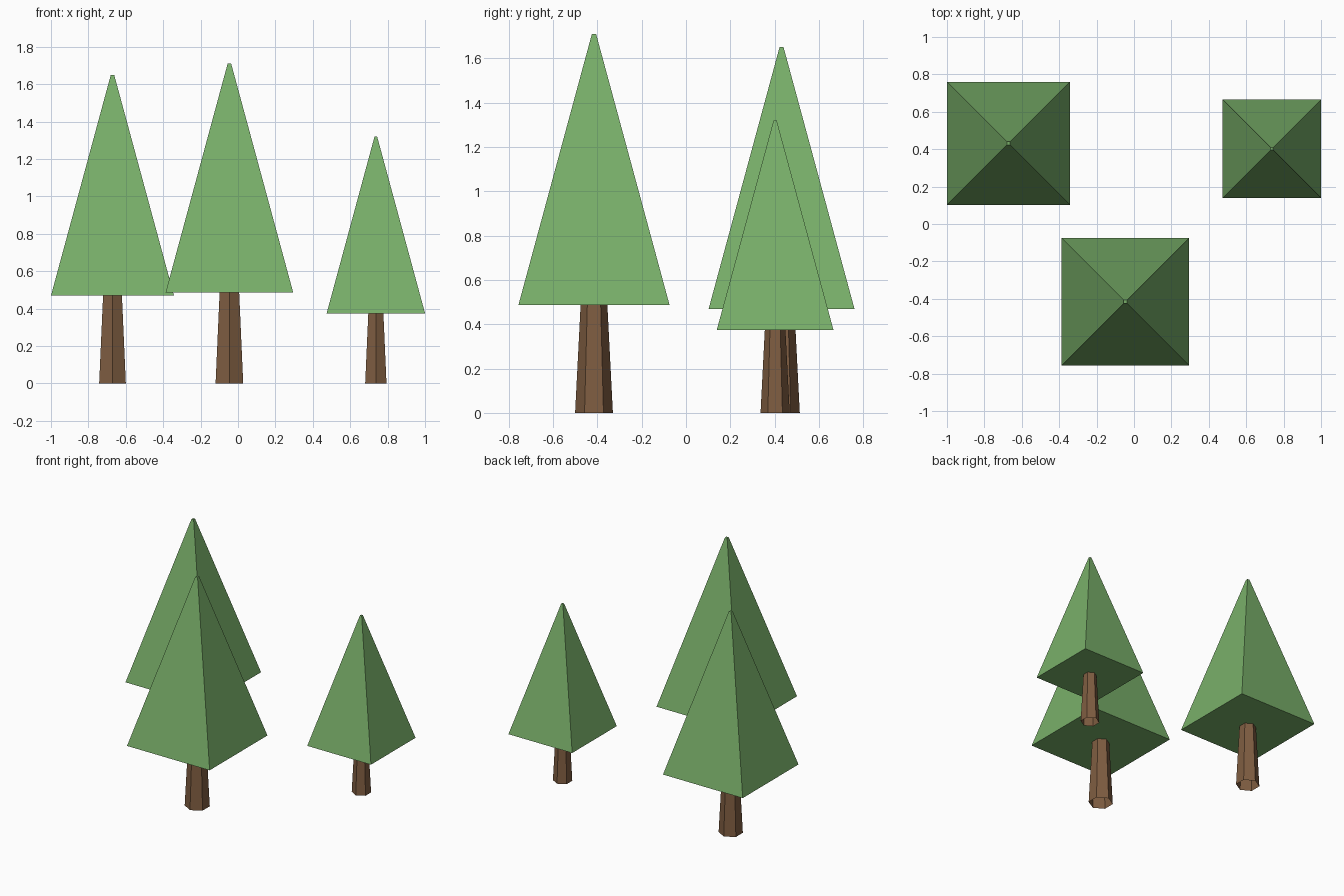
import bpy, math

if "Cube" in bpy.data.objects:
    bpy.data.objects.remove(bpy.data.objects["Cube"])


def material(name, rgb):
    m = bpy.data.materials.new(name)
    m.diffuse_color = (*rgb, 1)
    m.use_nodes = True
    m.node_tree.nodes["Principled BSDF"].inputs["Base Color"].default_value = m.diffuse_color
    return m


GREEN = material("leaf green", (0.19, 0.43, 0.142))
BROWN = material("bark brown", (0.212, 0.11, 0.053))


def frustum(name, sides, start, loc, r0, z0, r1, z1, mat, capped):
    """Tapered prism; start is the angle of the first corner."""
    verts = []
    for r, z in ((r0, z0), (r1, z1)):
        for i in range(sides):
            a = start + 2 * math.pi * i / sides
            verts.append((r * math.cos(a), r * math.sin(a), z))
    faces = [(i, (i + 1) % sides, sides + (i + 1) % sides, sides + i)
             for i in range(sides)]
    if capped:
        faces.append(tuple(reversed(range(sides))))
        faces.append(tuple(range(sides, 2 * sides)))
    me = bpy.data.meshes.new(name)
    me.from_pydata(verts, [], faces)
    me.materials.append(mat)
    ob = bpy.data.objects.new(name, me)
    ob.location = (*loc, 0)
    bpy.context.collection.objects.link(ob)


# Each tree is the same shape, scaled by the half width of its foliage
trees = (("left", -0.671, 0.431, 0.329),
         ("middle", -0.046, -0.415, 0.341),
         ("right", 0.737, 0.402, 0.263))
for label, x, y, s in trees:
    # open six-sided tapered trunk
    frustum(label + "_trunk", 6, math.pi / 2, (x, y),
            0.25 * s, 0, 0.177 * s, 1.425 * s, BROWN, False)
    # four-sided foliage with a tiny flat tip
    d = math.sqrt(2) * s
    frustum(label + "_foliage", 4, math.pi / 4, (x, y),
            d, 1.425 * s, 0.027 * d, 5.015 * s, GREEN, True)
